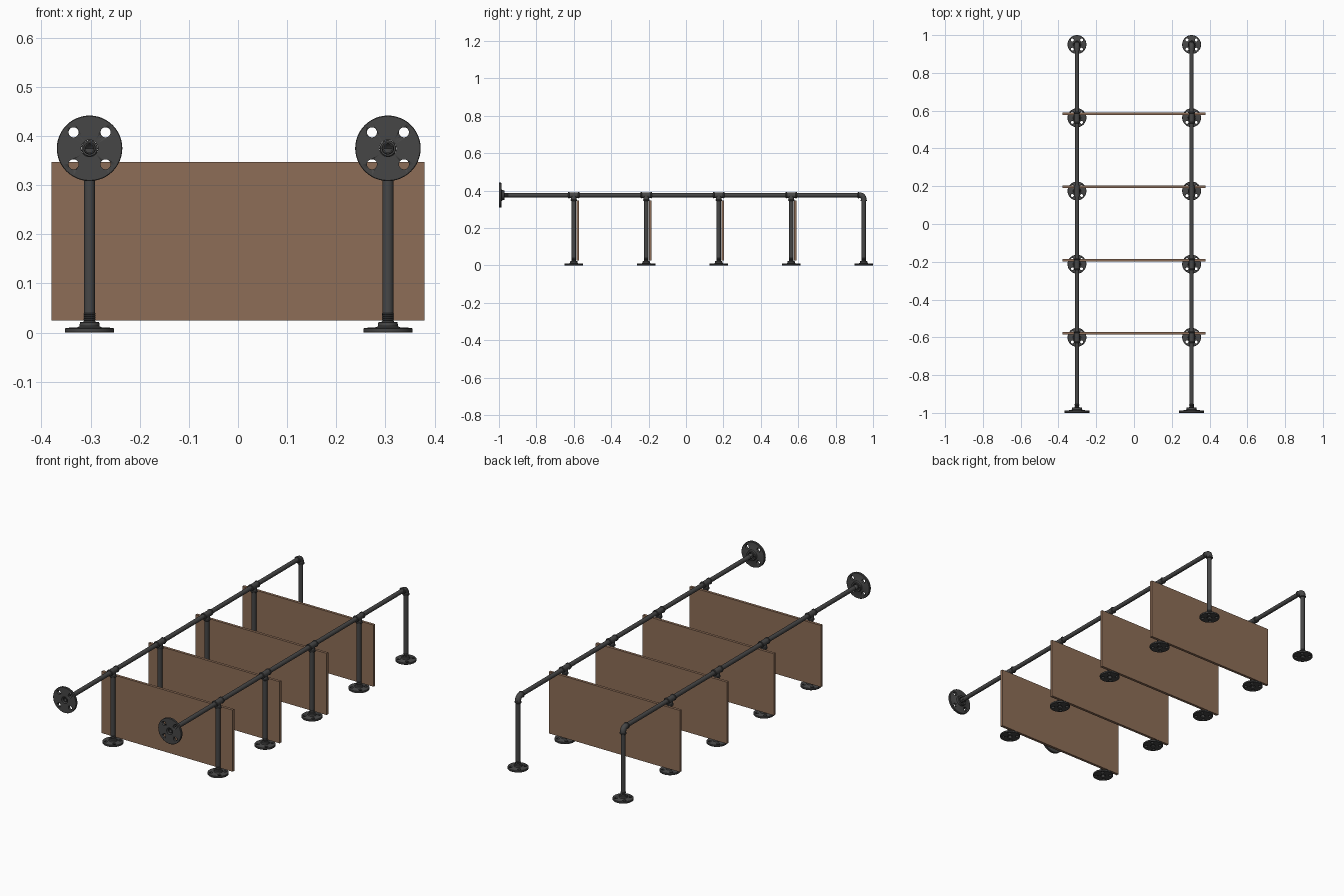
import bpy
import bmesh
from math import pi, cos, sin, radians
from mathutils import Matrix, Vector

if "Cube" in bpy.data.objects:
    bpy.data.objects.remove(bpy.data.objects["Cube"], do_unlink=True)


def material(name, colour):
    mat = bpy.data.materials.new(name)
    mat.use_nodes = True
    mat.diffuse_color = (*colour, 1)
    mat.node_tree.nodes["Principled BSDF"].inputs["Base Color"].default_value = (*colour, 1)
    return mat


IRON = material("dark iron", (0.062, 0.062, 0.062))
WOOD = material("brown wood", (0.27, 0.155, 0.095))

SIDES = {"right": -0.302, "left": 0.305}
FIRST_LEG, STEP, LEGS = -0.6, 0.3875, 5
RAIL_Z = 0.375
PIPE, BORE = 0.0113, 0.0085
TO_BACK = Matrix.Rotation(-pi / 2, 4, "X")      # turns a z axis into +y


def finish(bm, name, mat):
    bmesh.ops.recalc_face_normals(bm, faces=bm.faces)
    mesh = bpy.data.meshes.new(name)
    bm.to_mesh(mesh)
    bm.free()
    mesh.materials.append(mat)
    mesh.shade_smooth()
    mesh.set_sharp_from_angle(angle=radians(35))
    return mesh


def place(name, mesh, matrix=Matrix()):
    obj = bpy.data.objects.new(name, mesh)
    obj.matrix_world = matrix
    bpy.context.scene.collection.objects.link(obj)
    return obj


def lathe(bm, profile, matrix=Matrix(), sides=32):
    """Spin a closed (radius, height) outline about z."""
    rings = []
    for r, z in profile:
        rings.append([bm.verts.new(matrix @ Vector((r * cos(a), r * sin(a), z)))
                      for a in (2 * pi * i / sides for i in range(sides))])
    for ring, following in zip(rings, rings[1:] + rings[:1]):
        for i in range(sides):
            j = (i + 1) % sides
            bm.faces.new((ring[i], ring[j], following[j], following[i]))


def tube(bm, start, end, outer, inner, matrix=Matrix()):
    lathe(bm, [(outer, start), (outer, end), (inner, end), (inner, start)], matrix)


def collar(bm, start, end, matrix):
    """Fitting sleeve with a raised bead at its open end."""
    bead = 0.007
    lathe(bm, [(0.0145, start), (0.0145, end - bead), (0.0168, end - bead + 0.0015),
               (0.0168, end - 0.0015), (0.0155, end), (0.01, end), (0.01, start)], matrix)


def flange_mesh():
    bm = bmesh.new()
    lathe(bm, [(0.0128, 0), (0.049, 0), (0.05, 0.001), (0.05, 0.008), (0.0485, 0.0095),
               (0.024, 0.011), (0.0205, 0.013), (0.0195, 0.021), (0.0185, 0.022),
               (0.0128, 0.022)], sides=48)
    plate = place("flange_blank", finish(bm, "flange_blank", IRON))
    # four bolt holes
    bm = bmesh.new()
    for i in range(4):
        turn = Matrix.Rotation(pi / 4 + i * pi / 2, 4, "Z")
        bmesh.ops.create_cone(bm, cap_ends=True, segments=20, radius1=0.0077, radius2=0.0077,
                              depth=0.06, matrix=turn @ Matrix.Translation((0.0345, 0, 0)))
    cutter = place("bolt_hole_cutter", finish(bm, "bolt_hole_cutter", IRON))
    cutter.hide_render = True
    cut = plate.modifiers.new("bolt_holes", "BOOLEAN")
    cut.operation, cut.solver, cut.object = "DIFFERENCE", "EXACT", cutter
    graph = bpy.context.evaluated_depsgraph_get()
    mesh = bpy.data.meshes.new_from_object(plate.evaluated_get(graph))
    mesh.name = "flange"
    for helper in (plate, cutter):
        bpy.data.objects.remove(helper, do_unlink=True)
    return mesh


def leg_mesh():
    bm = bmesh.new()
    tube(bm, 0.004, RAIL_Z - 0.02, PIPE, BORE)
    return finish(bm, "leg", IRON)


def thread_mesh():
    bm = bmesh.new()
    ridges, pitch, low = 5, 0.004, 0.02
    outline = []
    for i in range(ridges):
        outline += [(PIPE, low + i * pitch), (PIPE + 0.0014, low + (i + 0.5) * pitch)]
    top = low + ridges * pitch
    lathe(bm, outline + [(PIPE, top), (0.0105, top), (0.0105, low)])
    return finish(bm, "thread", IRON)


def tee_mesh():
    bm = bmesh.new()
    for angle in (-pi / 2, pi / 2, pi):
        collar(bm, 0, 0.03, Matrix.Rotation(angle, 4, "X"))
    return finish(bm, "tee_fitting", IRON)


def elbow_mesh():
    bend = 0.02
    bm = bmesh.new()
    ring = bmesh.ops.create_circle(bm, segments=32, radius=0.0145,
                                   matrix=Matrix.Translation((0, -bend, 0)) @ TO_BACK)
    edges = list({e for v in ring["verts"] for e in v.link_edges})
    bmesh.ops.spin(bm, geom=ring["verts"] + edges, cent=(0, -bend, -bend), axis=(1, 0, 0),
                   angle=-pi / 2, steps=10)
    for angle in (pi / 2, pi):
        collar(bm, bend - 0.001, 0.032, Matrix.Rotation(angle, 4, "X"))
    return finish(bm, "elbow_fitting", IRON)


def rail_mesh():
    bm = bmesh.new()
    last = FIRST_LEG + STEP * (LEGS - 1)
    tube(bm, -0.994, last - 0.02, PIPE, BORE, TO_BACK)
    return finish(bm, "rail", IRON)


def board_mesh():
    bm = bmesh.new()
    bmesh.ops.create_cube(bm, size=1, matrix=Matrix.Diagonal((0.758, 0.014, 0.322, 1)))
    return finish(bm, "board", WOOD)


flange, leg, thread = flange_mesh(), leg_mesh(), thread_mesh()
tee, elbow, rail, board = tee_mesh(), elbow_mesh(), rail_mesh(), board_mesh()

for side, x in SIDES.items():
    # long rail with its larger wall flange
    place(f"{side}_rail", rail, Matrix.Translation((x, 0, RAIL_Z)))
    wall = Matrix.Translation((x, -1, RAIL_Z)) @ TO_BACK
    place(f"{side}_wall_flange", flange, wall @ Matrix.Scale(4 / 3, 4))
    place(f"{side}_rail_thread", thread, wall @ Matrix.Translation((0, 0, 0.008)))

    # legs, floor flanges and fittings
    for i in range(LEGS):
        y = FIRST_LEG + STEP * i
        floor = Matrix.Translation((x, y, 0))
        joint = Matrix.Translation((x, y, RAIL_Z))
        place(f"{side}_leg_{i + 1}", leg, floor)
        place(f"{side}_leg_thread_{i + 1}", thread, floor)
        place(f"{side}_floor_flange_{i + 1}", flange, floor)
        if i < LEGS - 1:
            place(f"{side}_tee_{i + 1}", tee, joint)
        else:
            place(f"{side}_elbow", elbow, joint)

# upright boards behind each pair of legs except the last
for i in range(LEGS - 1):
    place(f"board_{i + 1}", board, Matrix.Translation((0, FIRST_LEG + STEP * i + 0.0215, 0.186)))
